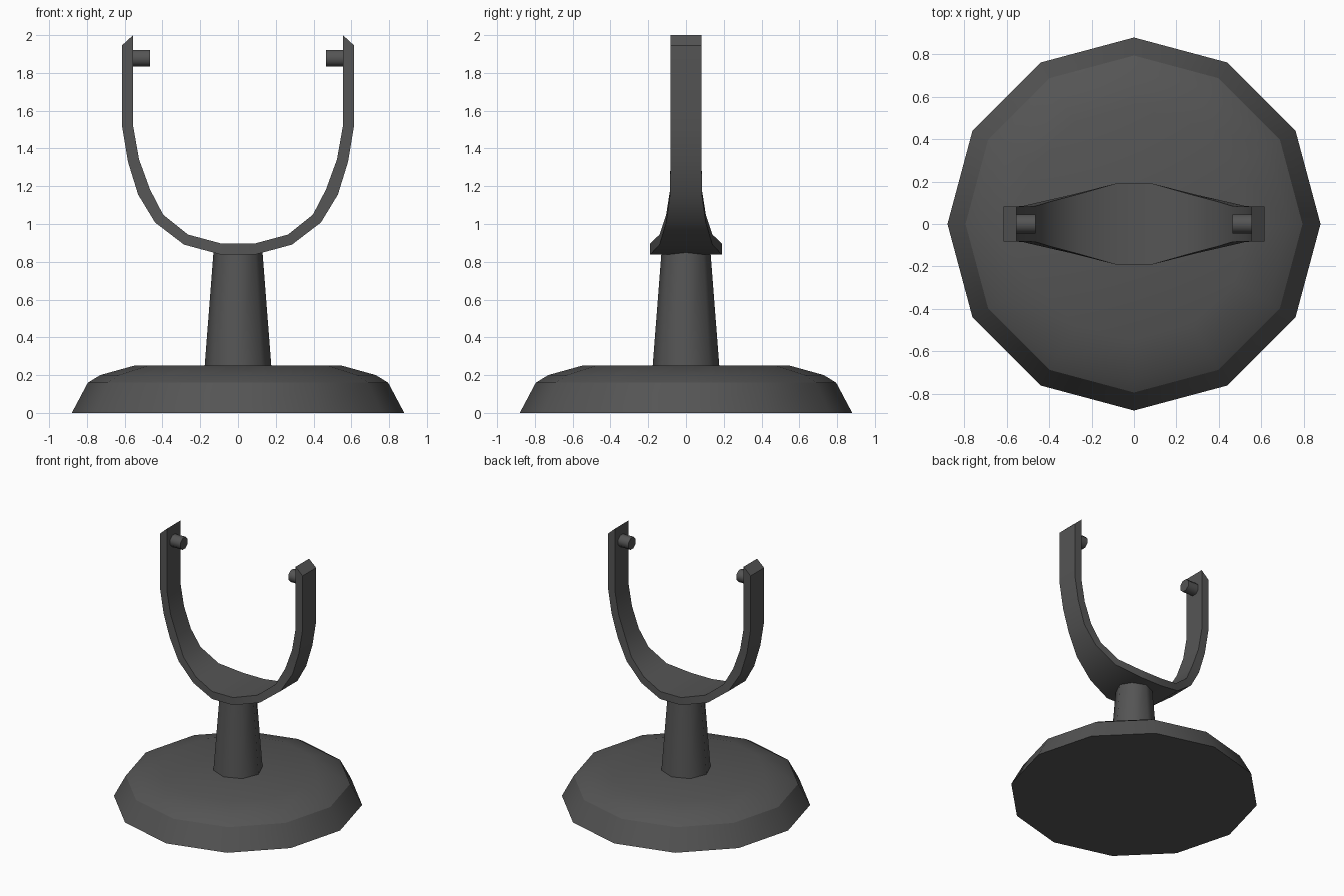
import bpy, bmesh, math
from mathutils import Matrix

if "Cube" in bpy.data.objects:
    bpy.data.objects.remove(bpy.data.objects["Cube"])

mat = bpy.data.materials.new("dark_grey")
mat.diffuse_color = (0.09, 0.09, 0.09, 1)
mat.use_nodes = True
mat.node_tree.nodes["Principled BSDF"].inputs["Base Color"].default_value = mat.diffuse_color


def finish(bm, name, angle, sharp_z=None):
    """Smooth shade below the given angle; optionally crease the ring at sharp_z."""
    bmesh.ops.recalc_face_normals(bm, faces=bm.faces)
    for f in bm.faces:
        f.smooth = True
    for e in bm.edges:
        e.smooth = e.calc_face_angle(0) < math.radians(angle)
        if sharp_z is not None and all(abs(v.co.z - sharp_z) < 1e-4 for v in e.verts):
            e.smooth = False
    me = bpy.data.meshes.new(name)
    bm.to_mesh(me)
    bm.free()
    me.materials.append(mat)
    ob = bpy.data.objects.new(name, me)
    bpy.context.collection.objects.link(ob)
    return ob


def lathe(profile, sides, offset=0.0):
    """Closed solid of revolution about z from (radius, height) points."""
    bm = bmesh.new()
    rings = []
    for r, z in profile:
        rings.append([bm.verts.new((r * math.cos(offset + math.tau * i / sides),
                                    r * math.sin(offset + math.tau * i / sides), z))
                      for i in range(sides)])
    for a, b in zip(rings, rings[1:]):
        for i in range(sides):
            j = (i + 1) % sides
            bm.faces.new((a[i], a[j], b[j], b[i]))
    bm.faces.new(rings[0][::-1])
    bm.faces.new(rings[-1])
    return bm


# Round base with a creased rim
finish(lathe([(0.88, 0), (0.795, 0.16), (0.73, 0.2), (0.55, 0.25)], 12), "base", 50, 0.16)

# Tapered stem
finish(lathe([(0.177, 0.24), (0.13, 0.85)], 8), "stem", 50)

# U-shaped yoke: (outer x, outer z, inner x, inner z, half width), tip to bottom
half = [(0.615, 1.945, 0.555, 2.0, 0.083),
        (0.615, 1.523, 0.555, 1.517, 0.083),
        (0.583, 1.331, 0.524, 1.342, 0.083),
        (0.529, 1.156, 0.466, 1.183, 0.084),
        (0.439, 1.008, 0.397, 1.05, 0.105),
        (0.286, 0.891, 0.265, 0.944, 0.14),
        (0.09, 0.838, 0.09, 0.897, 0.19)]
path = half + [(-a, b, -c, d, w) for a, b, c, d, w in reversed(half)]
bm = bmesh.new()
sections = [[bm.verts.new(p) for p in ((ox, -w, oz), (ox, w, oz), (ix, w, iz), (ix, -w, iz))]
            for ox, oz, ix, iz, w in path]
for a, b in zip(sections, sections[1:]):
    for i in range(4):
        j = (i + 1) % 4
        bm.faces.new((a[i], a[j], b[j], b[i]))
bm.faces.new(sections[0])
bm.faces.new(sections[-1])
finish(bm, "yoke", 35)

# Pivot pins on the inside of each arm
for side, label in ((-1, "left"), (1, "right")):
    bm = lathe([(0.048, 0.465), (0.048, 0.57)], 8, math.pi / 8)
    bm.transform(Matrix.Translation((0, 0, 1.878)) @ Matrix.Rotation(side * math.pi / 2, 4, 'Y'))
    finish(bm, label + "_pin", 50)
